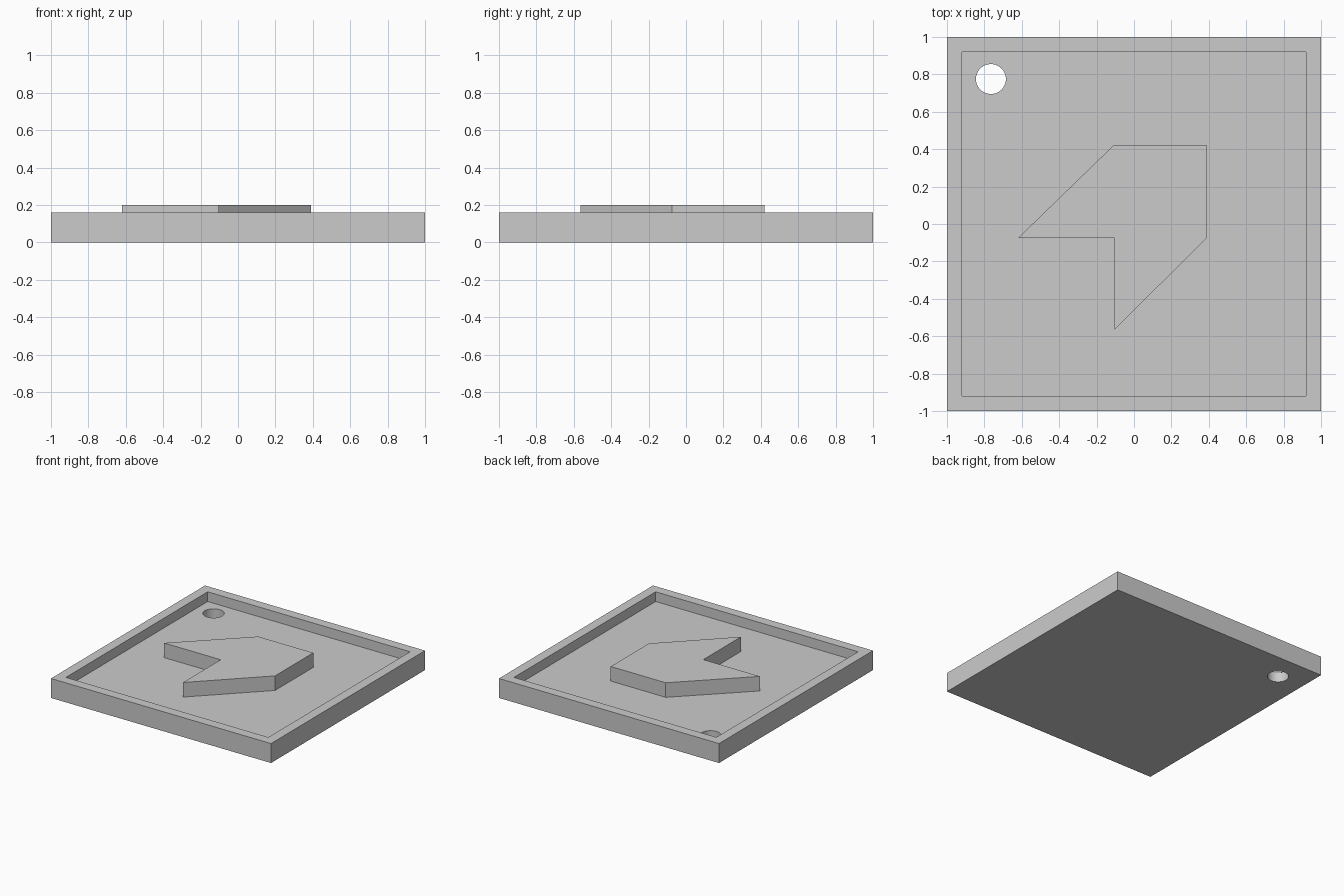
import bpy
import bmesh
import math

cube = bpy.data.objects.get("Cube")
if cube:
    bpy.data.objects.remove(cube, do_unlink=True)

RIM, FLOOR, EMBLEM_TOP = 0.16, 0.08, 0.20
INNER = 0.92
HOLE_X, HOLE_Y, HOLE_R = -0.765, 0.775, 0.08

grey = bpy.data.materials.new("light grey")
grey.use_nodes = True
colour = (0.6, 0.6, 0.6, 1)
grey.diffuse_color = colour
grey.node_tree.nodes["Principled BSDF"].inputs["Base Color"].default_value = colour


def prism(name, outline, bottom, top):
    """Extrude a flat outline from bottom to top."""
    bm = bmesh.new()
    base = bm.faces.new([bm.verts.new((x, y, bottom)) for x, y in outline])
    walls = bmesh.ops.extrude_face_region(bm, geom=[base])
    raised = [v for v in walls["geom"] if isinstance(v, bmesh.types.BMVert)]
    bmesh.ops.translate(bm, verts=raised, vec=(0, 0, top - bottom))
    bmesh.ops.recalc_face_normals(bm, faces=bm.faces)
    mesh = bpy.data.meshes.new(name)
    bm.to_mesh(mesh)
    bm.free()
    mesh.materials.append(grey)
    obj = bpy.data.objects.new(name, mesh)
    bpy.context.collection.objects.link(obj)
    return obj


def square(half):
    return [(-half, -half), (half, -half), (half, half), (-half, half)]


def select_only(obj):
    bpy.ops.object.select_all(action="DESELECT")
    obj.select_set(True)
    bpy.context.view_layer.objects.active = obj


def cut(target, cutter):
    cutter.hide_render = True
    mod = target.modifiers.new("cut", "BOOLEAN")
    mod.operation = "DIFFERENCE"
    mod.solver = "EXACT"
    mod.object = cutter
    select_only(target)
    bpy.ops.object.modifier_apply(modifier=mod.name)
    bpy.data.objects.remove(cutter, do_unlink=True)


# Square tray with a raised rim and a round hanging hole
tray = prism("tray", square(1), 0, RIM)
cut(tray, prism("pocket_cutter", square(INNER), FLOOR, RIM + 0.1))
angles = [math.tau * i / 48 for i in range(48)]
circle = [(HOLE_X + HOLE_R * math.cos(a), HOLE_Y + HOLE_R * math.sin(a)) for a in angles]
cut(tray, prism("hole_cutter", circle, -0.1, RIM + 0.1))
select_only(tray)
bpy.ops.object.shade_smooth_by_angle(angle=math.radians(30))

# Raised angular arrow standing on the tray floor
arrow = [(-0.62, -0.075), (-0.105, -0.075), (-0.105, -0.565),
         (0.39, -0.075), (0.39, 0.42), (-0.11, 0.42)]
prism("raised_arrow", arrow, FLOOR, EMBLEM_TOP)
